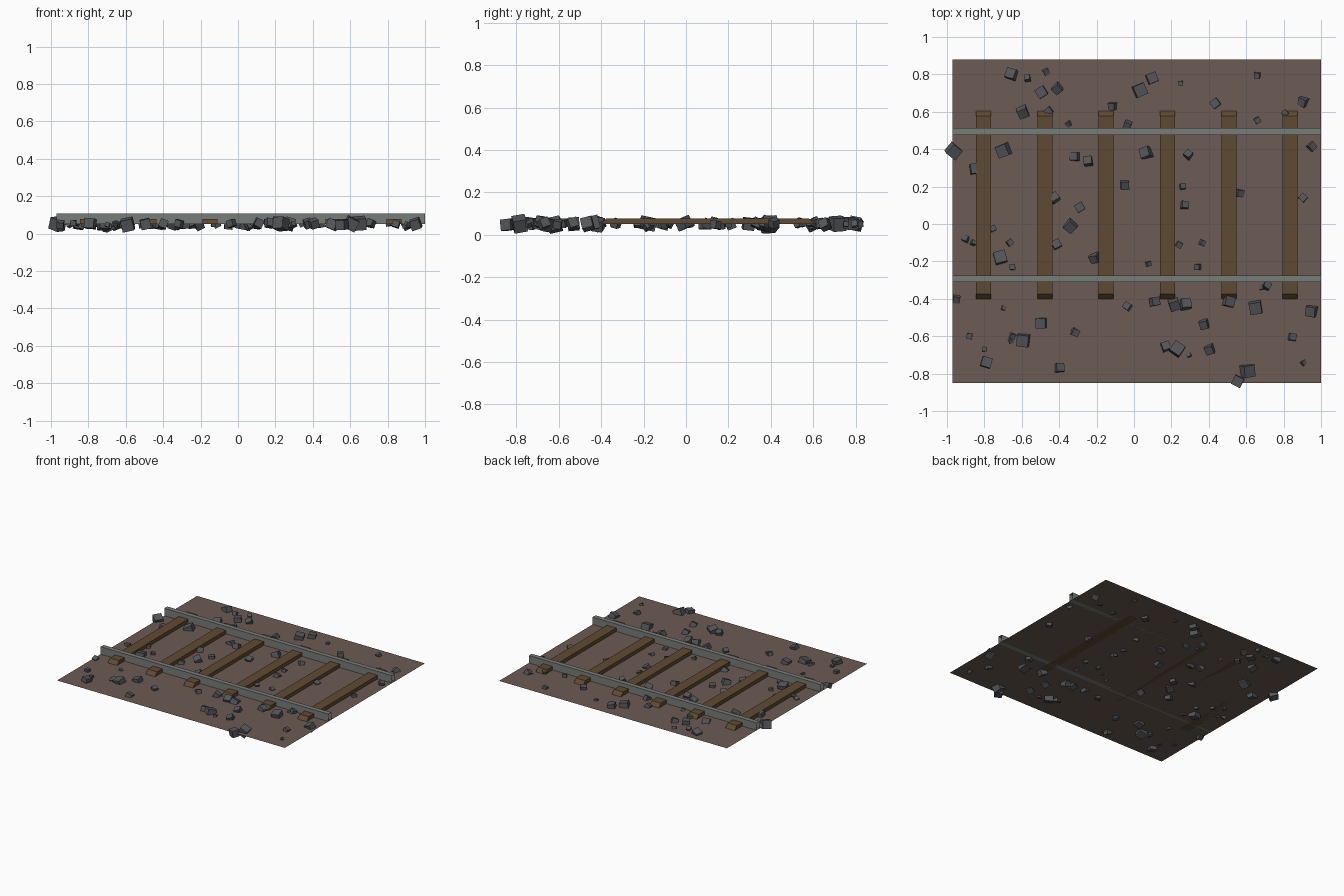
import bpy, bmesh, random
from mathutils import Matrix, Euler, Vector

if "Cube" in bpy.data.objects:
    bpy.data.objects.remove(bpy.data.objects["Cube"])

random.seed(7)
GROUND_Z = 0.05
X0, X1 = -0.97, 1.0


def material(name, rgb):
    m = bpy.data.materials.new(name)
    lin = [((c / 255 + 0.055) / 1.055) ** 2.4 for c in rgb]
    m.diffuse_color = (*lin, 1)
    m.use_nodes = True
    m.node_tree.nodes["Principled BSDF"].inputs["Base Color"].default_value = m.diffuse_color
    return m


earth = material("brown earth", (108, 91, 83))
timber = material("dark timber", (95, 74, 50))
steel = material("dull steel", (121, 125, 121))
stone = material("grey stone", (84, 86, 90))


def finish(name, bm, mat):
    me = bpy.data.meshes.new(name)
    bm.to_mesh(me)
    bm.free()
    me.materials.append(mat)
    ob = bpy.data.objects.new(name, me)
    bpy.context.collection.objects.link(ob)
    return ob


def box(x0, x1, y0, y1, z0, z1):
    bm = bmesh.new()
    bmesh.ops.create_cube(bm, size=1)
    for v in bm.verts:
        v.co = Vector((x1 if v.co.x > 0 else x0,
                       y1 if v.co.y > 0 else y0,
                       z1 if v.co.z > 0 else z0))
    return bm


# ground sheet
bm = bmesh.new()
bm.faces.new([bm.verts.new((x, y, GROUND_Z)) for x, y in
              ((X0, -0.85), (X1, -0.85), (X1, 0.88), (X0, 0.88))])
finish("ground", bm, earth)

# sleepers with sloped ends
for i in range(6):
    x = -0.805 + i * 0.328
    bm = box(x - 0.04, x + 0.04, -0.402, 0.605, GROUND_Z, 0.078)
    for v in bm.verts:
        if v.co.z > 0.07:
            v.co.y += 0.027 if v.co.y < 0 else -0.027
    finish(f"sleeper_{i + 1}", bm, timber)

# rails, open at both ends so the track can be tiled
for name, y in (("front_rail", -0.293), ("back_rail", 0.494)):
    bm = box(X0, X1, y - 0.018, y + 0.018, GROUND_Z, 0.108)
    bm.normal_update()
    bmesh.ops.delete(bm, geom=[f for f in bm.faces if abs(f.normal.x) > 0.9],
                     context='FACES')
    finish(name, bm, steel)

# ballast stones: positions grouped by stone size
stones = {
    0.063: [(-.965, .39), (-.695, .395), (.03, .715), (-.715, -.18), (.65, -.445),
            (-.59, -.62), (.23, -.67), (.605, -.785)],
    0.053: [(-.655, .8), (-.495, .705), (.095, .78), (-.595, .6), (-.85, .295),
            (.065, .38), (-.34, -.01), (.215, -.43), (.275, -.43), (.505, -.415),
            (.95, -.465), (-.495, -.53), (-.79, -.74), (.555, -.84)],
    0.044: [(-.41, .725), (.435, .645), (.905, .655), (-.315, .36), (-.245, .335),
            (-.05, .21), (-.425, .14), (-.29, .09), (-.415, -.11), (-.21, -.18),
            (.11, -.415), (-.4, -.77), (.375, -.535), (.17, -.655), (.405, -.67)],
    0.037: [(-.455, .605), (-.115, .63), (-.035, .53), (.565, .165), (.95, .415),
            (-.035, -.44), (.71, -.33), (-.315, -.58), (.845, -.605), (-.95, -.4),
            (.29, .37), (.27, .1), (.905, .14)],
    0.03: [(-.57, .78), (-.47, .815), (.66, .795), (.81, .59), (.66, .555),
           (.34, -.23), (.365, -.1), (-.9, -.08), (-.755, -.025), (-.665, -.1),
           (.26, .2), (.24, -.11), (-.65, -.23), (-.88, -.6), (-.65, -.6)],
    # loose small chips
    0.024: [(random.uniform(-.93, .95), random.uniform(-.82, .84)) for _ in range(14)],
}
bm = bmesh.new()
for size, spots in stones.items():
    for x, y in spots:
        rot = Euler([random.uniform(-0.5, 0.5) for _ in range(2)]
                    + [random.uniform(0, 6.28)]).to_matrix().to_4x4()
        loc = Matrix.Translation((x, y, GROUND_Z + random.uniform(-0.003, 0.006)))
        vs = bmesh.ops.create_cube(bm, size=size, matrix=loc @ rot)["verts"]
        lift = max(0, -min(v.co.z for v in vs))
        for v in vs:
            v.co.z += lift
finish("ballast_stones", bm, stone)
